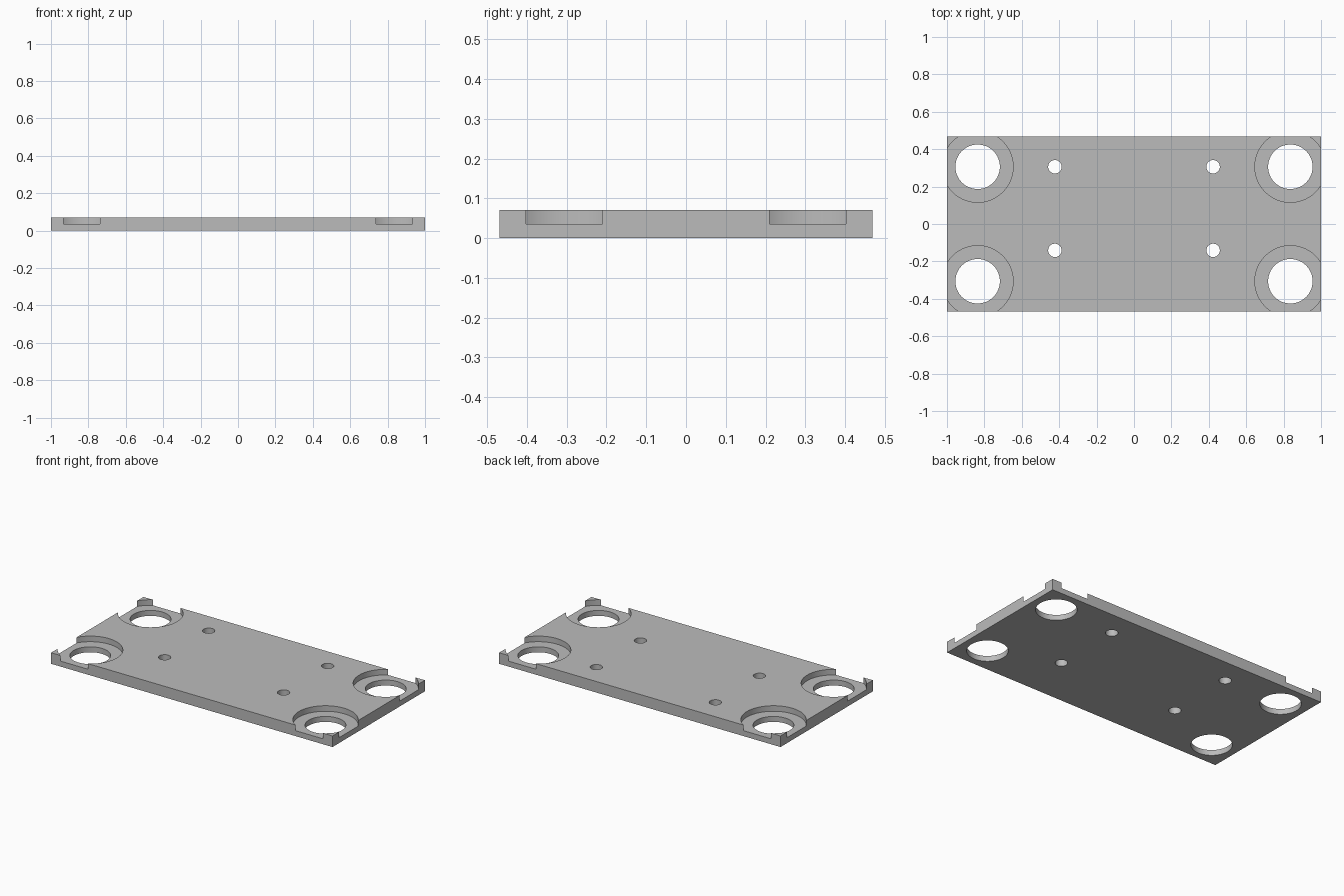
import bpy

cube = bpy.data.objects.get("Cube")
if cube:
    bpy.data.objects.remove(cube, do_unlink=True)

THICK, FLOOR = 0.071, 0.035
CORNER = (0.836, 0.306)

# Plain grey material
grey = bpy.data.materials.new("plain grey")
grey.use_nodes = True
colour = (0.5, 0.5, 0.5, 1)
grey.diffuse_color = colour
grey.node_tree.nodes["Principled BSDF"].inputs["Base Color"].default_value = colour

# Rectangular plate
bpy.ops.mesh.primitive_cube_add(size=1, location=(0, 0, THICK / 2))
plate = bpy.context.object
plate.name = "mounting_plate"
plate.scale = (2, 0.938, THICK)
bpy.ops.object.transform_apply(location=True, scale=True)
plate.data.materials.append(grey)


def cut(name, x, y, radius, bottom, sides=64):
    """Bore a round hole from above down to the given height."""
    bpy.ops.mesh.primitive_cylinder_add(
        vertices=sides, radius=radius, depth=0.3, location=(x, y, bottom + 0.15))
    cutter = bpy.context.object
    cutter.name = name
    cutter.data.materials.append(grey)
    mod = plate.modifiers.new(name, "BOOLEAN")
    mod.object = cutter
    mod.operation = "DIFFERENCE"
    mod.solver = "EXACT"
    bpy.context.view_layer.objects.active = plate
    bpy.ops.object.modifier_apply(modifier=mod.name)
    bpy.data.objects.remove(cutter, do_unlink=True)


for sx in (-1, 1):
    # Corner counterbores, open at the plate edges, with through holes
    for sy in (-1, 1):
        x, y = sx * CORNER[0], sy * CORNER[1]
        cut("corner_recess", x, y, 0.19, FLOOR, 96)
        cut("corner_hole", x, y, 0.119, -0.1)
    # Small screw holes, offset toward the back
    for y in (CORNER[1], -0.141):
        cut("screw_hole", sx * 0.423, y, 0.036, -0.1, 32)

# Smooth bores with sharp edges
bpy.ops.object.select_all(action="DESELECT")
plate.select_set(True)
bpy.context.view_layer.objects.active = plate
bpy.ops.object.shade_smooth_by_angle(angle=0.52)
